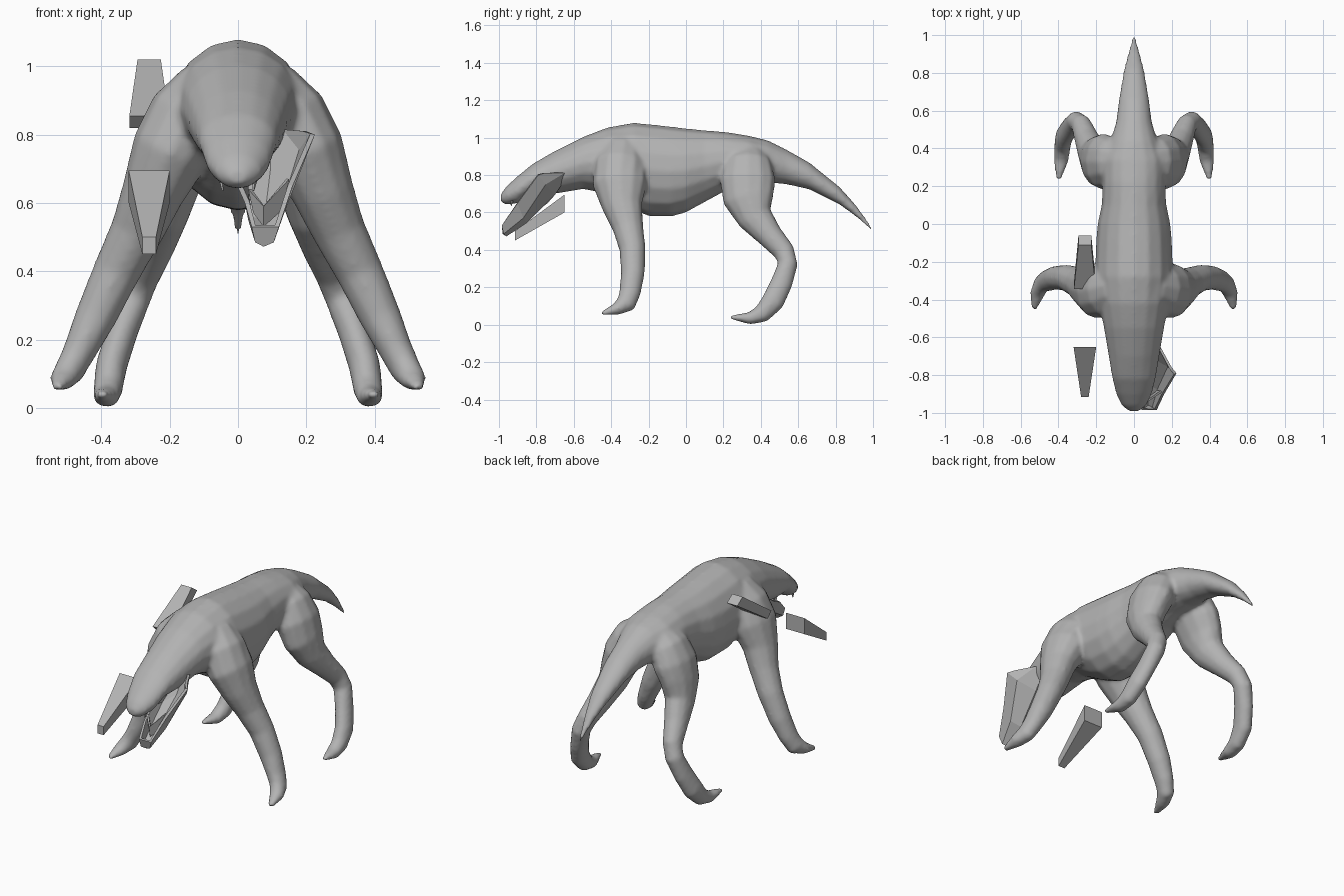
import bpy, bmesh, math
from mathutils import Vector

default_cube = bpy.data.objects.get("Cube")
if default_cube:
    bpy.data.objects.remove(default_cube, do_unlink=True)

GREY = (0.45, 0.45, 0.45, 1)
grey = bpy.data.materials.new("plain grey")
grey.use_nodes = True
grey.diffuse_color = GREY
grey.node_tree.nodes["Principled BSDF"].inputs["Base Color"].default_value = GREY


def make_object(name, bm):
    """Turn a bmesh into a grey object."""
    bmesh.ops.recalc_face_normals(bm, faces=bm.faces)
    mesh = bpy.data.meshes.new(name)
    bm.to_mesh(mesh)
    bm.free()
    mesh.materials.append(grey)
    obj = bpy.data.objects.new(name, mesh)
    bpy.context.collection.objects.link(obj)
    return obj


def bridge(bm, rings, closed=True):
    """Skin a series of equally sized point rings; closed skins get end caps."""
    loops = [[bm.verts.new(point) for point in ring] for ring in rings]
    count = len(loops[0])
    for first, second in zip(loops, loops[1:]):
        for i in range(count if closed else count - 1):
            j = (i + 1) % count
            bm.faces.new((first[i], first[j], second[j], second[i]))
    if closed:
        bm.faces.new(loops[0])
        bm.faces.new(loops[-1])
    return loops


def add_limb(bm, stations, side, sides=12):
    """Tube along a path; each station is x, y, z, sideways radius, depth radius."""
    path = [Vector((x * side, y, z)) for x, y, z, _, _ in stations]
    rings = []
    for i, centre in enumerate(path):
        tangent = (path[min(i + 1, len(path) - 1)] - path[max(i - 1, 0)]).normalized()
        across = Vector((1, 0, 0))
        across = (across - tangent * across.dot(tangent)).normalized()
        depth = tangent.cross(across)
        wide, deep = stations[i][3:]
        ring = []
        for k in range(sides):
            angle = math.tau * k / sides
            ring.append(centre + across * wide * math.cos(angle) + depth * deep * math.sin(angle))
        rings.append(ring)
    bridge(bm, rings)


def wedge(name, ends, centre_x):
    """Tapered block; each end is half width, then top y, z and bottom y, z."""
    rings = []
    for half, top_y, top_z, low_y, low_z in ends:
        left, right = centre_x + half, centre_x - half
        rings.append([(left, top_y, top_z), (right, top_y, top_z),
                      (right, low_y, low_z), (left, low_y, low_z)])
    bm = bmesh.new()
    bridge(bm, rings)
    return make_object(name, bm)


# Head, trunk and tail: y, top z, bottom z, half width
trunk = [
    (-.99, .70, .655, .03), (-.96, .74, .64, .065), (-.9, .795, .65, .095),
    (-.82, .86, .70, .115), (-.7, .93, .70, .135), (-.55, 1.005, .725, .16),
    (-.42, 1.055, .70, .185), (-.28, 1.08, .615, .205), (-.2, 1.073, .58, .205),
    (-.08, 1.06, .577, .2), (0, 1.05, .6, .193), (.1, 1.04, .655, .172),
    (.22, 1.03, .72, .165), (.34, 1.01, .75, .165), (.44, .985, .76, .125),
    (.54, .935, .75, .095), (.66, .867, .723, .08), (.82, .738, .643, .053),
    (.91, .638, .577, .03), (1.0, .513, .497, .008),
]
SIDES = 16
body_rings = []
for y, top, bottom, half in trunk:
    ring = []
    for k in range(SIDES):
        angle = math.tau * k / SIDES
        ring.append((half * math.sin(angle), y,
                     (top + bottom) / 2 + (top - bottom) / 2 * math.cos(angle)))
    body_rings.append(ring)
bm = bmesh.new()
bridge(bm, body_rings)

# Legs: shoulder or hip down to the pointed toe
front_leg = [
    (.05, -.33, .99, .06, .07), (.085, -.335, .94, .095, .11), (.14, -.35, .85, .125, .145),
    (.2, -.353, .75, .115, .147), (.25, -.34, .63, .092, .108), (.295, -.31, .52, .079, .083),
    (.355, -.285, .4, .07, .07), (.415, -.285, .27, .062, .064), (.462, -.3, .17, .05, .058),
    (.49, -.32, .115, .045, .055), (.512, -.37, .085, .04, .034), (.53, -.45, .06, .018, .01),
]
hind_leg = [
    (.06, .33, .93, .06, .09), (.115, .33, .86, .097, .13), (.16, .33, .77, .103, .15),
    (.195, .335, .67, .09, .137), (.22, .37, .57, .077, .095), (.25, .45, .475, .066, .07),
    (.28, .525, .39, .054, .058), (.305, .545, .325, .052, .053), (.34, .51, .22, .047, .06),
    (.37, .465, .125, .047, .062), (.38, .405, .058, .044, .05), (.385, .34, .034, .04, .034),
    (.4, .235, .04, .016, .01),
]
for side in (1, -1):
    add_limb(bm, front_leg, side)
    add_limb(bm, hind_leg, side)

# Blend trunk and legs into one continuous smooth skin
body = make_object("body", bm)
skin = body.modifiers.new("skin", "REMESH")
skin.mode = "VOXEL"
skin.voxel_size = 0.011
skin.use_smooth_shade = True
relax = body.modifiers.new("relax", "SMOOTH")
relax.factor = 0.5
relax.iterations = 8

# Upper fangs
for label, side in (("left", 1), ("right", -1)):
    bm = bmesh.new()
    add_limb(bm, [(.05, -.925, .69, .014, .014), (.045, -.935, .635, .002, .002)], side, 5)
    make_object("fang_" + label, bm)

# Dropped, skewed lower jaw: open trough from tip to hinge
jaw = [
    [(.04, -.985, .53), (.05, -.98, .485), (.075, -.96, .472), (.105, -.975, .485), (.12, -.985, .53)],
    [(.02, -.91, .6), (.03, -.87, .55), (.08, -.85, .545), (.135, -.87, .57), (.16, -.9, .65)],
    [(0, -.82, .645), (.02, -.74, .65), (.1, -.7, .695), (.19, -.75, .75), (.225, -.79, .8)],
    [(.03, -.74, .7), (.05, -.68, .72), (.1, -.65, .77), (.14, -.65, .81), (.2, -.76, .81)],
]
bm = bmesh.new()
jaw_loops = bridge(bm, jaw, closed=False)
bm.faces.new(jaw_loops[0])
lower_jaw = make_object("lower_jaw", bm)
thickness = lower_jaw.modifiers.new("thickness", "SOLIDIFY")
thickness.thickness = 0.014
thickness.offset = 1

# V-shaped tooth row standing inside the jaw
upper_edge = [(.03, -.9, .64), (.075, -.94, .59), (.15, -.89, .67)]
lower_edge = [(.045, -.9, .57), (.075, -.93, .53), (.13, -.89, .58)]
bm = bmesh.new()
bridge(bm, [upper_edge, lower_edge], closed=False)
teeth = make_object("lower_teeth", bm)
teeth.modifiers.new("thickness", "SOLIDIFY").thickness = 0.012

# Loose tapered blocks on the right side
wedge("front_block", [(.06, -.65, .695, -.65, .6), (.02, -.915, .5, -.915, .45)], -.26)
wedge("rear_block", [(.058, -.345, .855, -.31, .82), (.034, -.11, 1.02, -.06, .985)], -.26)
